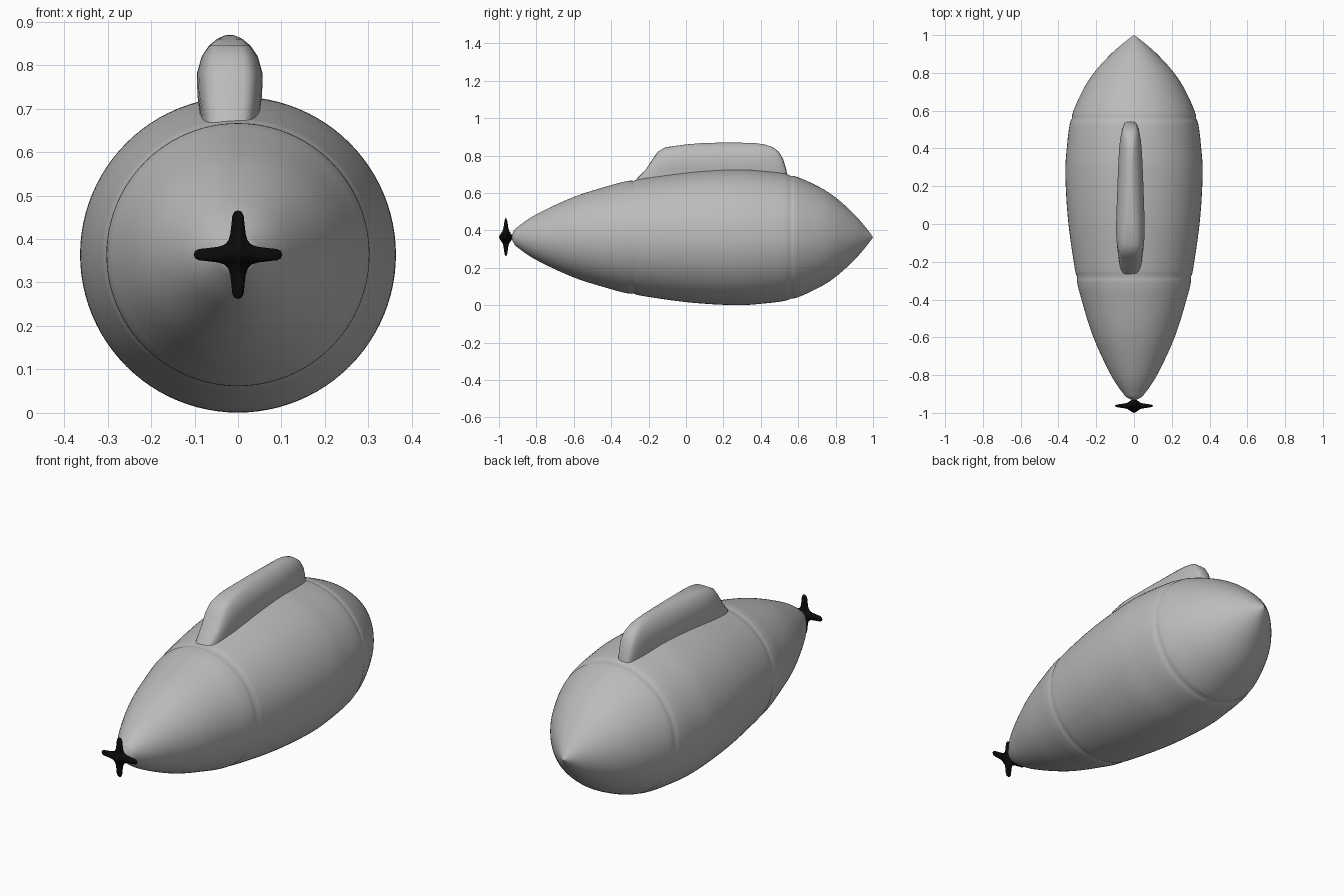
import bpy, bmesh, math

if "Cube" in bpy.data.objects:
    bpy.data.objects.remove(bpy.data.objects["Cube"])

CZ = 0.364  # height of the hull axis


def material(name, rgb):
    m = bpy.data.materials.new(name)
    m.diffuse_color = (*rgb, 1)
    m.use_nodes = True
    m.node_tree.nodes["Principled BSDF"].inputs["Base Color"].default_value = m.diffuse_color
    return m


def loft(name, rings, mat, start=None, end=None, angle=40):
    """Skin a list of closed rings; start / end are optional pole points."""
    bm = bmesh.new()
    vr = [[bm.verts.new(p) for p in r] for r in rings]
    n = len(vr[0])
    for a, b in zip(vr, vr[1:]):
        for i in range(n):
            j = (i + 1) % n
            bm.faces.new((a[i], a[j], b[j], b[i]))
    for pole, ring in ((start, vr[0]), (end, vr[-1])):
        if pole:
            v = bm.verts.new(pole)
            for i in range(n):
                bm.faces.new((v, ring[i], ring[(i + 1) % n]))
    bmesh.ops.recalc_face_normals(bm, faces=bm.faces)
    me = bpy.data.meshes.new(name)
    bm.to_mesh(me)
    bm.free()
    me.materials.append(mat)
    ob = bpy.data.objects.new(name, me)
    bpy.context.collection.objects.link(ob)
    bpy.ops.object.select_all(action='DESELECT')
    ob.select_set(True)
    bpy.context.view_layer.objects.active = ob
    bpy.ops.object.shade_smooth_by_angle(angle=math.radians(angle))
    return ob


def catmull(pts, steps):
    """Smooth curve through 2D points."""
    p = [pts[0]] + pts + [pts[-1]]
    out = []
    for k in range(1, len(p) - 2):
        a, b, c, d = p[k - 1:k + 3]
        for s in range(steps):
            t = s / steps
            out.append(tuple(0.5 * (2 * b[i] + (c[i] - a[i]) * t
                       + (2 * a[i] - 5 * b[i] + 4 * c[i] - d[i]) * t * t
                       + (3 * b[i] - a[i] - 3 * c[i] + d[i]) * t ** 3) for i in (0, 1)))
    return out + [pts[-1]]


grey = material("hull grey", (0.5, 0.5, 0.5))
black = material("propeller black", (0.003, 0.003, 0.003))

# Hull: turned profile (y, radius) with two shallow seam grooves
profile = [(-.935, 0), (-.922, .03), (-.9, .055), (-.8, .122), (-.6, .215), (-.4, .278),
           (-.28, .306), (0, .347), (.25, .363), (.4, .356), (.56, .333), (.7, .275),
           (.8, .212), (.9, .122), (.97, .041), (1, 0)]
curve = catmull(profile, 14)
SEG = 96
hull_rings = []
for y, r in curve[1:-1]:
    for seam in (-.28, .56):
        r -= .005 * math.exp(-((y - seam) / .011) ** 2)
    hull_rings.append([(r * math.cos(2 * math.pi * i / SEG), y,
                        CZ + r * math.sin(2 * math.pi * i / SEG)) for i in range(SEG)])
loft("hull", hull_rings, grey, (0, -.935, CZ), (0, 1, CZ))

# Conning tower: stacked rounded outlines (z, front y, back y, half width)
layers = [(.60, -.30, .555, .064), (.68, -.26, .546, .069), (.73, -.212, .535, .076),
          (.78, -.18, .52, .078), (.82, -.152, .497, .067), (.845, -.11, .465, .05),
          (.86, 0, .42, .032), (.868, .1, .36, .014)]


def sgnpow(v, e):
    return math.copysign(abs(v) ** e, v)


tower_rings = []
for z, y0, y1, w in layers:
    ring = []
    for i in range(40):
        a = 2 * math.pi * i / 40
        u = sgnpow(math.sin(a), .45)
        y = (y0 + y1) / 2 + u * (y1 - y0) / 2
        taper = 1 - .28 * max(0, min(1, (y + .05) / .6))  # slimmer towards the back
        ring.append((-.019 + w * taper * sgnpow(math.cos(a), .45), y, z))
    tower_rings.append(ring)
loft("conning_tower", tower_rings, grey, None, (-.019, .23, .87), 60)

# Propeller: four-armed star outline, thicker at the hub
arm = [(.027, -.027), (.033, -.022), (.046, -.018), (.07, -.015), (.09, -.013), (.099, -.008),
       (.102, 0), (.099, .008), (.09, .013), (.07, .015), (.046, .018), (.033, .022)]
star = []
for k in range(4):
    c, s = round(math.cos(k * math.pi / 2)), round(math.sin(k * math.pi / 2))
    star += [(x * c - z * s, x * s + z * c) for x, z in arm]
PY = -.963


def star_ring(scale, side):
    ring = []
    for x, z in star:
        x, z = x * scale, z * scale
        t = math.sqrt(1 - scale ** 2) * (.014 + .023 * math.exp(-(x * x + z * z) / .025 ** 2))
        ring.append((x, PY + side * t, CZ + z))
    return ring


scales = [.15, .35, .55, .75, .9, .97]
prop_rings = ([star_ring(s, -1) for s in scales] + [star_ring(1, 0)]
              + [star_ring(s, 1) for s in reversed(scales)])
loft("propeller", prop_rings, black, (0, PY - .037, CZ), (0, PY + .037, CZ), 60)
